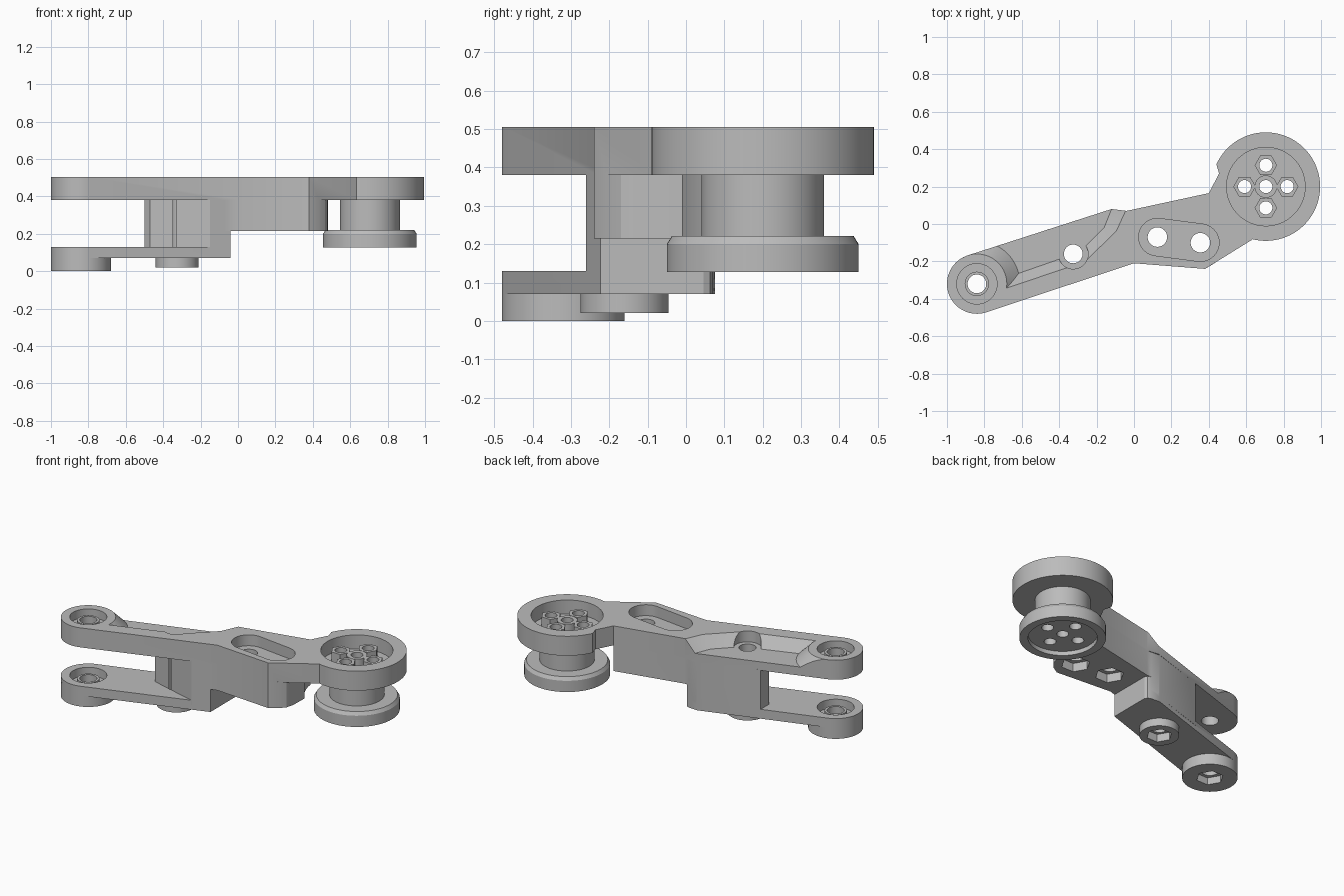
import bpy, bmesh, math

if "Cube" in bpy.data.objects:
    bpy.data.objects.remove(bpy.data.objects["Cube"])

grey = bpy.data.materials.new("plain_grey")
grey.diffuse_color = (0.5, 0.5, 0.5, 1)
grey.use_nodes = True
grey.node_tree.nodes["Principled BSDF"].inputs["Base Color"].default_value = grey.diffuse_color


def arc(x, y, r, a0, a1, n):
    return [(x + r * math.cos(math.radians(a0 + (a1 - a0) * i / n)),
             y + r * math.sin(math.radians(a0 + (a1 - a0) * i / n))) for i in range(n + 1)]


def circle(x, y, r, n=48):
    return arc(x, y, r, 0, 360, n)[:-1]


def loft(name, low, high, z0, z1):
    """Closed solid between two matching counter-clockwise outlines."""
    bm = bmesh.new()
    a = [bm.verts.new((x, y, z0)) for x, y in low]
    b = [bm.verts.new((x, y, z1)) for x, y in high]
    bm.faces.new(a[::-1])
    bm.faces.new(b)
    for i in range(len(a)):
        j = (i + 1) % len(a)
        bm.faces.new((a[i], a[j], b[j], b[i]))
    bmesh.ops.recalc_face_normals(bm, faces=bm.faces)
    me = bpy.data.meshes.new(name)
    bm.to_mesh(me)
    bm.free()
    me.materials.append(grey)
    ob = bpy.data.objects.new(name, me)
    bpy.context.collection.objects.link(ob)
    return ob


def prism(name, outline, z0, z1):
    return loft(name, outline, outline, z0, z1)


def disc(x, y, r, z0, z1, n=48, r2=None):
    return loft("disc", circle(x, y, r, n), circle(x, y, r2 or r, n), z0, z1)


def combine(target, tool, op):
    mod = target.modifiers.new("bool", "BOOLEAN")
    mod.operation, mod.object, mod.solver = op, tool, "EXACT"
    dg = bpy.context.evaluated_depsgraph_get()
    dg.update()
    me = bpy.data.meshes.new_from_object(target.evaluated_get(dg))
    target.modifiers.clear()
    target.data = me
    bpy.data.objects.remove(tool)


def add(target, tool):
    combine(target, tool, "UNION")


def cut(target, tool):
    combine(target, tool, "DIFFERENCE")


END = (-0.84, -0.32)      # pivot at the arm tip
MID = (-0.325, -0.16)     # bolt through the middle block
HUB = (0.705, 0.2)        # roller centre
PILL = [(0.125, -0.07), (0.355, -0.1)]
tip = arc(*END, 0.16, 108, 288, 32)

# upper plate
body = prism("arm_body", [(0, -0.21), (0.38, -0.24), (0.63, -0.085)]
             + arc(*HUB, 0.29, -104, 152, 64)
             + [(0.44, 0.32), (0.455, 0.27), (0.4, 0.165), (-0.04, 0.07), (-0.12, 0.08)]
             + tip, 0.38, 0.505)

# sloped-wall recess on the back of the arm, kept clear of the tip by a cone
low = [(-0.95, -0.38), (-0.62, -0.265), (-0.29, -0.15), (-0.16, -0.02),
       (-0.12, 0.08), (-0.11, 0.2), (-0.95, 0.2)]
high = [(-0.95, -0.445), (-0.68, -0.35), (-0.26, -0.21), (-0.085, -0.04),
        (-0.03, 0.08), (-0.02, 0.2), (-0.95, 0.2)]
recess = loft("recess", low, high, 0.435, 0.515)
cut(recess, disc(*END, 0.24, 0.425, 0.525, 64, 0.14))
cut(body, recess)
cut(body, disc(*MID, 0.08, 0.435, 0.6))

# right block, hollowed around the roller
add(body, prism("right_block", [(-0.1, -0.243), (0, -0.21), (0.38, -0.24), (0.43, -0.21),
                                (0.465, -0.17), (0.478, -0.12)]
                + arc(*HUB, 0.307, 223, 187, 10)
                + [(0.4, 0.165), (-0.04, 0.07), (-0.1, 0.07)], 0.215, 0.385))

# middle block joining both arms
add(body, prism("middle_block", [(-0.47, -0.17), (-0.15, -0.26), (-0.04, -0.223),
                                 (-0.04, 0.045), (-0.05, 0.063), (-0.07, 0.07),
                                 (-0.13, 0.075), (-0.5, -0.042), (-0.5, -0.13)], 0.1, 0.385))

# lower arm with its bosses
add(body, prism("lower_arm", [(-0.04, -0.223), (-0.04, 0.045), (-0.05, 0.063),
                              (-0.07, 0.07), (-0.13, 0.075)] + tip, 0.07, 0.13))
add(body, disc(*END, 0.16, 0, 0.1, 64))
add(body, disc(*MID, 0.115, 0.02, 0.1))

# tip pivots: round recess with a raised collar on each arm
for top in (0.505, 0.13):
    cut(body, disc(*END, 0.108, top - 0.055, top + 0.03))
    add(body, disc(*END, 0.065, top - 0.07, top - 0.02))
cut(body, disc(*END, 0.05, -0.1, 0.7))
cut(body, disc(*END, 0.08, -0.1, 0.045, 6))

# middle bolt hole with hex socket
cut(body, disc(*MID, 0.05, -0.1, 0.7))
cut(body, disc(*MID, 0.075, -0.1, 0.07, 6))

# long rounded recess with two bolt holes and hex sockets below
cut(body, prism("slot", arc(*PILL[0], 0.1, 82.6, 262.6, 20)
                + arc(*PILL[1], 0.1, -97.4, 82.6, 20), 0.435, 0.6))
for p in PILL:
    cut(body, disc(*p, 0.052, 0.1, 0.6))
    cut(body, disc(*p, 0.085, 0.1, 0.27, 6))

# roller: post and bevelled flange, recessed underneath
roller = disc(*HUB, 0.25, 0.128, 0.2, 64)
add(roller, disc(*HUB, 0.25, 0.2, 0.221, 64, 0.237))
add(roller, disc(*HUB, 0.16, 0.2, 0.385, 64))
cut(roller, disc(*HUB, 0.2, 0.1, 0.155, 64))
add(body, roller)

# hub recess with hex collars and through holes
cut(body, disc(*HUB, 0.21, 0.415, 0.6, 64))
spots = [HUB] + [(HUB[0] + 0.114 * dx, HUB[1] + 0.114 * dy)
                 for dx, dy in ((1, 0), (-1, 0), (0, 1), (0, -1))]
for i, p in enumerate(spots):
    add(body, disc(*p, 0.06, 0.4, 0.475, 24 if i == 0 else 6))
for p in spots:
    cut(body, disc(*p, 0.035, 0, 0.6, 24))

# smooth round walls, keep edges crisp
bpy.context.view_layer.objects.active = body
body.select_set(True)
bpy.ops.object.shade_smooth_by_angle(angle=math.radians(25))
